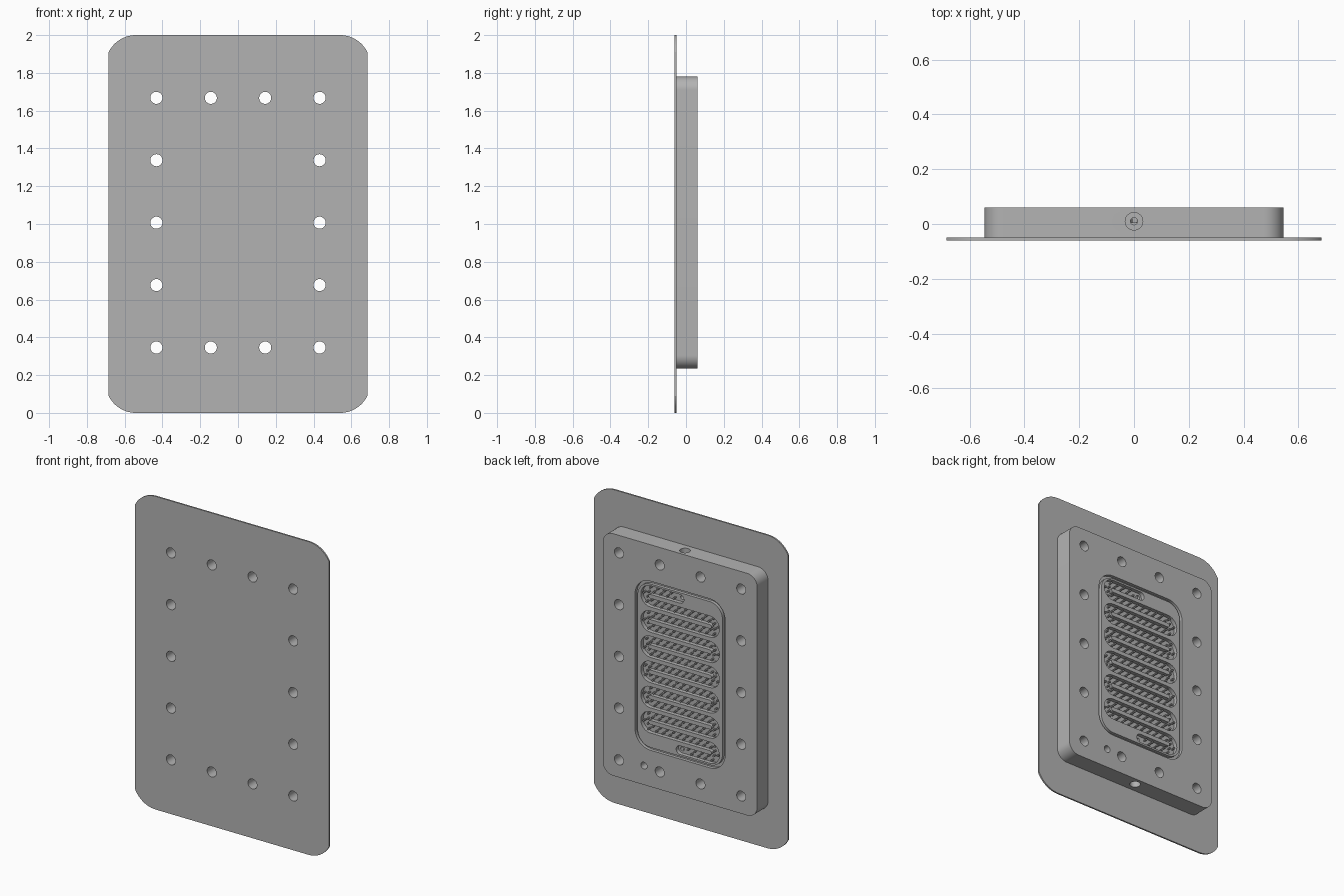
import bpy, bmesh, math
from mathutils import Vector, Matrix

cube = bpy.data.objects.get("Cube")
if cube:
    bpy.data.objects.remove(cube, do_unlink=True)

grey = bpy.data.materials.new("machined grey")
grey.use_nodes = True
grey.diffuse_color = (0.45, 0.45, 0.45, 1)
grey.node_tree.nodes["Principled BSDF"].inputs["Base Color"].default_value = grey.diffuse_color

MID = 1.007            # height of the block centre
BACK, SEAM, FRONT = 0.06, -0.05, -0.06
DEPTH = 0.025          # channel depth
ROWS, PITCH, TURN_X = 13, 0.0805, 0.21
HALF = 0.0275          # half the channel width


def finish(bm, name):
    bmesh.ops.recalc_face_normals(bm, faces=bm.faces)
    mesh = bpy.data.meshes.new(name)
    bm.to_mesh(mesh)
    bm.free()
    mesh.materials.append(grey)
    ob = bpy.data.objects.new(name, mesh)
    bpy.context.collection.objects.link(ob)
    return ob


def prism(bm, outline, y0, y1):
    """Solid between y0 and y1 with an (x, z) outline."""
    face = bm.faces.new([bm.verts.new((x, y0, z)) for x, z in outline])
    new = bmesh.ops.extrude_face_region(bm, geom=[face])["geom"]
    bmesh.ops.translate(bm, vec=(0, y1 - y0, 0),
                        verts=[v for v in new if isinstance(v, bmesh.types.BMVert)])


def circle(x, z, r, n=32):
    return [(x + r * math.cos(math.tau * i / n), z + r * math.sin(math.tau * i / n))
            for i in range(n)]


def rounded(hx, hz, r, z=MID, n=12):
    """Rounded rectangle; the arc is cut short where it passes the sides."""
    pts = []
    for k, (sx, sz) in enumerate([(1, 1), (-1, 1), (-1, -1), (1, -1)]):
        for i in range(n + 1):
            a = math.pi / 2 * (k + i / n)
            pts.append((sx * (hx - r) + r * math.cos(a), z + sz * (hz - r) + r * math.sin(a)))
    return pts


def strip(bm, path, halves, y0, y1, closed=False):
    """Solid band of varying half width along an (x, z) path."""
    n, rings = len(path), []
    for i, p in enumerate(path):
        a = path[i - 1] if closed or i else p
        b = path[(i + 1) % n] if closed or i < n - 1 else p
        t = (Vector(b) - Vector(a)).normalized()
        side = Vector((-t.y, t.x)) * halves[i]
        l, r = Vector(p) + side, Vector(p) - side
        rings.append([bm.verts.new((q.x, y, q.y)) for q, y in
                      ((l, y0), (r, y0), (r, y1), (l, y1))])
    for i in range(n if closed else n - 1):
        a, b = rings[i], rings[(i + 1) % n]
        for k in range(4):
            m = (k + 1) % 4
            bm.faces.new((a[k], a[m], b[m], b[k]))
    if not closed:
        bm.faces.new(rings[0])
        bm.faces.new(rings[-1])


def bore(bm, r, z0, z1, y=0.01):
    """Vertical cylinder on the centre line."""
    bmesh.ops.create_cone(bm, cap_ends=True, segments=32, radius1=r, radius2=r,
                          depth=z1 - z0, matrix=Matrix.Translation((0, y, (z0 + z1) / 2)))


def cut(ob, bm):
    cutter = finish(bm, "cutter")
    mod = ob.modifiers.new("cut", "BOOLEAN")
    mod.operation, mod.solver, mod.object = "DIFFERENCE", "EXACT", cutter
    bpy.context.view_layer.objects.active = ob
    bpy.ops.object.modifier_apply(modifier=mod.name)
    bpy.data.objects.remove(cutter, do_unlink=True)


def smooth(ob):
    bpy.ops.object.select_all(action="DESELECT")
    ob.select_set(True)
    bpy.context.view_layer.objects.active = ob
    bpy.ops.object.shade_smooth_by_angle(angle=math.radians(25))


# Bolt pattern: four across, five up, rim only
bolts = [(0.144 * i, MID + 0.3305 * j) for i in (-3, -1, 1, 3) for j in range(-2, 3)
         if abs(i) == 3 or abs(j) == 2]


def bolt_cutter():
    bm = bmesh.new()
    for x, z in bolts:
        prism(bm, circle(x, z, 0.032), -0.1, 0.1)
    return bm


# Front plate: corner arcs meet the sides at an angle
bm = bmesh.new()
R, SIDE = 0.162, 0.685
outline = []
for sx, sz in ((1, 1), (-1, 1), (-1, -1), (1, -1)):
    arc = [(sx * (0.54 + R * math.cos(a)), 1 + sz * (1 - R + R * math.sin(a)))
           for a in (math.radians(26.5 + 63.5 * i / 12) for i in range(13))]
    outline += arc if sx == sz else arc[::-1]
prism(bm, outline, FRONT, SEAM)
plate = finish(bm, "front_plate")
cut(plate, bolt_cutter())
smooth(plate)

# Block behind the plate
bm = bmesh.new()
prism(bm, rounded(0.545, 0.773, 0.07), SEAM, BACK)
block = finish(bm, "cooling_block")
cut(block, bolt_cutter())

# Winding channel path, from the upper inlet to the lower outlet
top = MID + PITCH * (ROWS - 1) / 2
path = [(0, top)]
for row in range(ROWS - 1):
    s = 1 if row % 2 == 0 else -1
    zc = top - PITCH * (row + 0.5)
    for i in range(13):
        a = math.pi / 2 - math.pi * i / 12
        path.append((s * (TURN_X + PITCH / 2 * math.cos(a)), zc + PITCH / 2 * math.sin(a)))
path.append((0, 2 * MID - top))

# Round both ends of the channel
caps = [math.radians(a) for a in (80, 60, 40, 20)]
head = [(-HALF * math.sin(a), top) for a in caps]
tail = [(-x, 2 * MID - z) for x, z in reversed(head)]
taper = [HALF * math.cos(a) for a in caps]

# Seal groove, channel and locating hole
bm = bmesh.new()
strip(bm, head + path + tail, taper + [HALF] * len(path) + taper[::-1],
      BACK - DEPTH, BACK + 0.05)
ring = rounded(0.309, 0.531, 0.1)
strip(bm, ring, [0.009] * len(ring), BACK - 0.02, BACK + 0.05, closed=True)
prism(bm, circle(0.255, 0.357, 0.022), 0.01, 0.1)
cut(block, bm)

# Inlet and outlet: counterbored ports in the ends, meeting holes in the channel
for s in (1, -1):
    z_in, z_out = top - MID, 0.773
    for r, a, b in ((0.013, z_in, 0.72), (0.032, z_out - 0.12, 0.85)):
        bm = bmesh.new()
        ends = sorted((MID + s * a, MID + s * b))
        bore(bm, r, *ends)
        cut(block, bm)
    bm = bmesh.new()
    prism(bm, circle(0, MID + s * z_in, 0.0135), 0.005, BACK - 0.01)
    cut(block, bm)
smooth(block)

# Staggered pins standing in the channel
bm = bmesh.new()
STEP, travelled, count = 0.024, 0.0, 0
next_pin = 2 * STEP
for a, b in zip(path, path[1:]):
    a, b = Vector(a), Vector(b)
    length = (b - a).length
    t = (b - a) / length
    while next_pin < travelled + length:
        off = 0.012 if count % 2 else -0.012
        p = a + t * (next_pin - travelled) + Vector((-t.y, t.x)) * off
        if (p - Vector(path[-1])).length > 0.035:
            prism(bm, circle(p.x, p.y, 0.006, 10), BACK - DEPTH - 0.001, BACK - 0.003)
        next_pin += STEP
        count += 1
    travelled += length
smooth(finish(bm, "channel_pins"))
